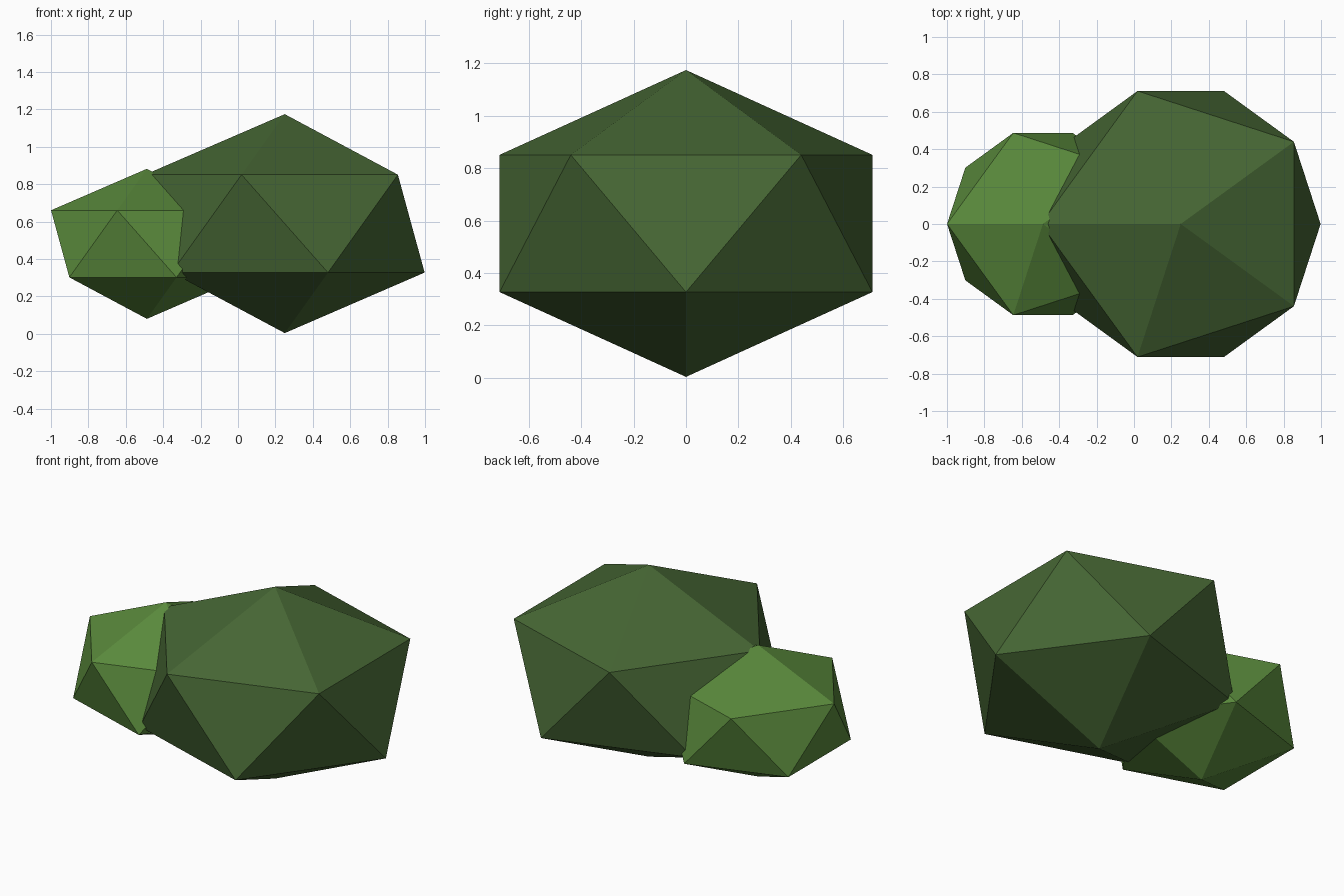
import bpy
import math

if "Cube" in bpy.data.objects:
    bpy.data.objects.remove(bpy.data.objects["Cube"])


def material(name, rgb):
    m = bpy.data.materials.new(name)
    m.diffuse_color = (*rgb, 1.0)
    m.use_nodes = True
    m.node_tree.nodes["Principled BSDF"].inputs["Base Color"].default_value = m.diffuse_color
    return m


def leaf_clump(name, x, z, radius, mat):
    # Flattened low-poly ball, turned so a lower corner points to +x
    bpy.ops.mesh.primitive_ico_sphere_add(
        subdivisions=1, radius=radius, location=(x, 0, z),
        rotation=(0, 0, math.pi))
    ob = bpy.context.object
    ob.name = name
    ob.scale = (1, 1, 0.7)
    ob.data.materials.append(mat)
    bpy.ops.object.transform_apply(location=False, rotation=True, scale=True)
    bpy.ops.object.shade_flat()
    return ob


dark_green = material("dark leaf green", (0.061, 0.133, 0.034))
light_green = material("light leaf green", (0.102, 0.254, 0.045))

# Large and small clumps of the bush
leaf_clump("large_bush_clump", 0.25, 0.589, 0.836, dark_green)
leaf_clump("small_bush_clump", -0.487, 0.481, 0.573, light_green)
